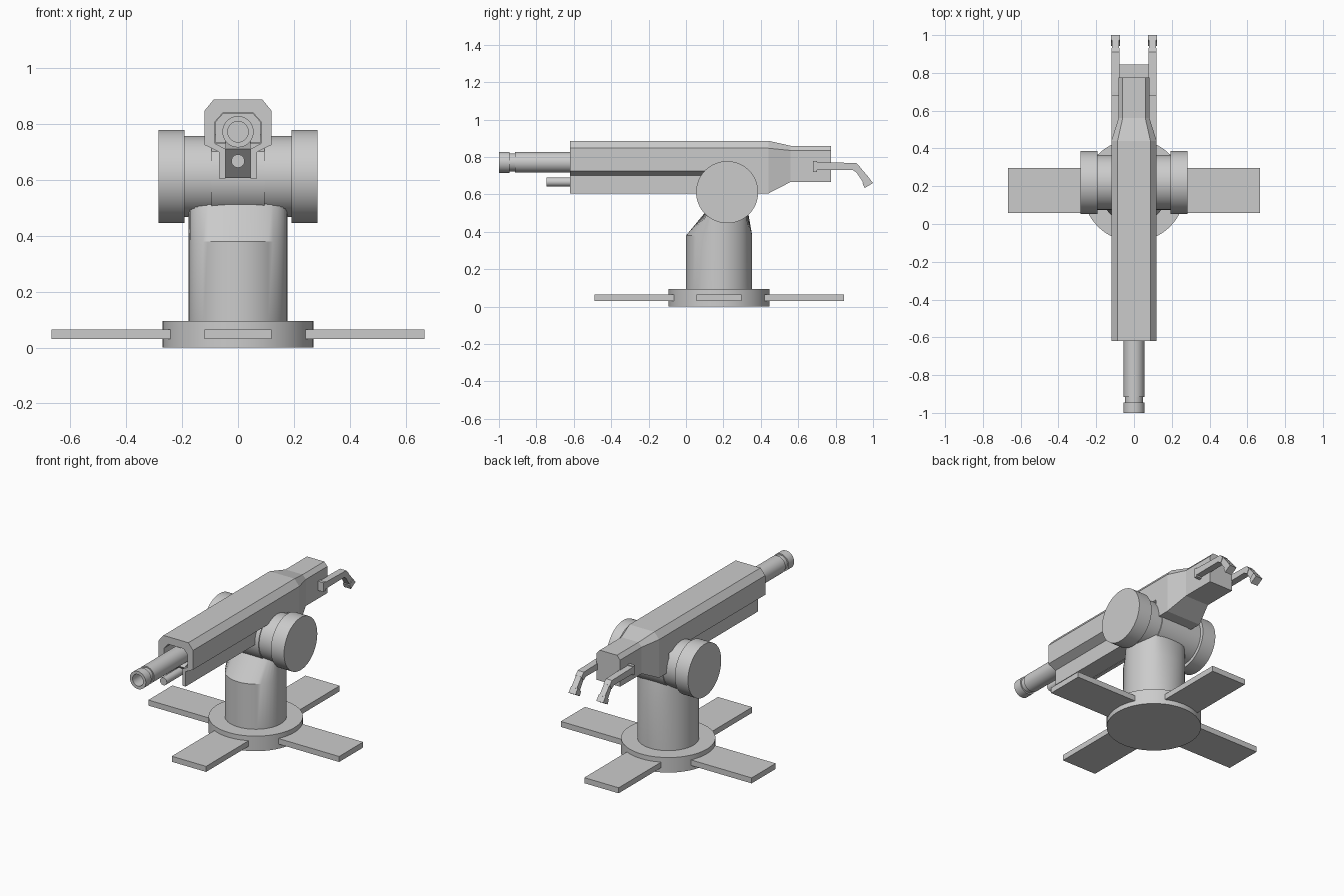
import bpy, bmesh, math

if "Cube" in bpy.data.objects:
    bpy.data.objects.remove(bpy.data.objects["Cube"])

AXIS_Y, AXIS_Z = 0.22, 0.612      # trunnion axis
BASE_Y = 0.177                    # pedestal centre


def finish(name, bm, smooth=False):
    bmesh.ops.recalc_face_normals(bm, faces=bm.faces)
    me = bpy.data.meshes.new(name)
    bm.to_mesh(me)
    bm.free()
    ob = bpy.data.objects.new(name, me)
    bpy.context.collection.objects.link(ob)
    if smooth:
        bpy.ops.object.select_all(action='DESELECT')
        ob.select_set(True)
        bpy.context.view_layer.objects.active = ob
        bpy.ops.object.shade_smooth_by_angle(angle=math.radians(30))
    return ob


def loft(name, rings, smooth=False):
    """Closed skin through a list of equally sized point rings."""
    bm = bmesh.new()
    vs = [[bm.verts.new(p) for p in r] for r in rings]
    n = len(vs[0])
    for a, b in zip(vs, vs[1:]):
        for i in range(n):
            j = (i + 1) % n
            bm.faces.new((a[i], a[j], b[j], b[i]))
    bm.faces.new(vs[0])
    bm.faces.new(vs[-1])
    return finish(name, bm, smooth)


def box(name, x0, x1, y0, y1, z0, z1):
    return loft(name, [[(x0, y0, z), (x1, y0, z), (x1, y1, z), (x0, y1, z)] for z in (z0, z1)])


def prism_x(name, x0, x1, yz):
    return loft(name, [[(x, y, z) for y, z in yz] for x in (x0, x1)])


def prism_y(name, y0, y1, xz):
    return loft(name, [[(x, y, z) for x, z in xz] for y in (y0, y1)])


def turned(name, profile, axis, centre, n=48):
    """Lathe a (distance, radius) profile around the x, y or z axis."""
    rings = []
    for d, r in profile:
        ring = []
        for i in range(n):
            a = 2 * math.pi * i / n
            u, v = r * math.cos(a), r * math.sin(a)
            p = {'x': (d, u, v), 'y': (u, d, v), 'z': (u, v, d)}[axis]
            ring.append(tuple(c + o for c, o in zip(p, centre)))
        rings.append(ring)
    return loft(name, rings, True)


def mirrored(half):
    return half + [(-x, z) for x, z in reversed(half)]


# Base disc and four flat feet
turned("base_disc", [(0, 0.27), (0.095, 0.27)], 'z', (0, BASE_Y, 0), 64)
for i in range(4):
    foot = box("foot_%d" % (i + 1), 0.2, 0.667, -0.12, 0.12, 0.03, 0.065)
    foot.location = (0, BASE_Y, 0)
    foot.rotation_euler[2] = i * math.pi / 2

# Pedestal: round column whose top is squeezed front and back
rings = []
for z, front, back in ((0.09, -1, 1), (0.38, -1, 1), (0.55, 0.14, 0.324)):
    ring = []
    for i in range(48):
        a = 2 * math.pi * i / 48
        y = BASE_Y + 0.177 * math.sin(a)
        ring.append((0.177 * math.cos(a), min(max(y, front), back), z))
    rings.append(ring)
loft("pedestal", rings, True)

# Trunnion axle, side drums and central cradle
pivot = (0, AXIS_Y, AXIS_Z)
turned("trunnion_axle", [(-0.2, 0.145), (0.2, 0.145)], 'x', pivot)
for side, s in (("left", -1), ("right", 1)):
    turned(side + "_drum", [(s * 0.192, 0.166), (s * 0.284, 0.166)], 'x', pivot, 64)
turned("cradle_hub", [(-0.095, 0.15), (0.095, 0.15)], 'x', pivot)
box("cradle_block", -0.095, 0.095, 0.1, 0.34, 0.6, 0.73)

# Front housing: inverted channel with an open front
outer = [(0.068, 0.605), (0.068, 0.70), (0.12, 0.725), (0.12, 0.847), (0.087, 0.887)]
inner = [(0.045, 0.605), (0.045, 0.71), (0.082, 0.73), (0.082, 0.808), (0.054, 0.84)]
o, n = mirrored(outer), mirrored(inner)
bm = bmesh.new()
vo, vn = ([[bm.verts.new((x, y, z)) for x, z in p] for y in (-0.62, 0.44)] for p in (o, n))
for i in range(9):
    bm.faces.new((vo[0][i], vo[0][i + 1], vo[1][i + 1], vo[1][i]))
    bm.faces.new((vn[0][i], vn[0][i + 1], vn[1][i + 1], vn[1][i]))
    for k in (0, 1):
        bm.faces.new((vo[k][i], vo[k][i + 1], vn[k][i + 1], vn[k][i]))
for i in (0, 9):
    bm.faces.new((vo[0][i], vo[1][i], vn[1][i], vn[0][i]))
finish("housing_shell", bm)

# Recessed filling behind the opening, with a sloped lower front
prism_y("housing_core", -0.5, 0.4, mirrored([(0.081, 0.731), (0.081, 0.807), (0.053, 0.839)]))
prism_x("housing_lower_core", -0.045, 0.045,
        [(-0.6, 0.71), (-0.5, 0.607), (0.4, 0.607), (0.4, 0.74), (-0.5, 0.74)])

# Rear housing: full depth, tapering to a slimmer tail
rings = []
for y, w, t, lo, sh, top in ((0.34, 0.12, 0.087, 0.605, 0.847, 0.887),
                             (0.44, 0.12, 0.087, 0.605, 0.847, 0.887),
                             (0.56, 0.082, 0.06, 0.667, 0.835, 0.86),
                             (0.775, 0.082, 0.06, 0.667, 0.835, 0.86)):
    rings.append([(x, y, z) for x, z in mirrored([(w, lo), (w, sh), (t, top)])])
loft("rear_housing", rings)

# Main barrel with grooved muzzle and bore, and the small rod below it
turned("barrel", [(-0.45, 0.055), (-0.915, 0.055), (-0.915, 0.048), (-0.945, 0.048),
                  (-0.945, 0.056), (-1.0, 0.056), (-1.0, 0.037), (-0.9, 0.037)],
       'y', (0, 0, 0.772), 32)
turned("lower_rod", [(-0.48, 0.024), (-0.745, 0.024)], 'y', (0, 0, 0.667), 24)

# Twin control grips: mounting plate, arm, drooping handle, end cap
for side, s in (("left", -1), ("right", 1)):
    box(side + "_grip_plate", s * 0.07, s * 0.12, 0.68, 0.70, 0.72, 0.778)
    prism_x(side + "_grip_arm", s * 0.077, s * 0.12,
            [(0.69, 0.73), (0.69, 0.773), (0.91, 0.768), (0.932, 0.745), (0.914, 0.715), (0.89, 0.732)])
    prism_x(side + "_grip_handle", s * 0.079, s * 0.117,
            [(0.925, 0.752), (0.978, 0.69), (0.95, 0.66), (0.908, 0.722)])
    prism_x(side + "_grip_cap", s * 0.073, s * 0.121,
            [(0.975, 0.693), (1.0, 0.661), (0.955, 0.634), (0.943, 0.662)])
